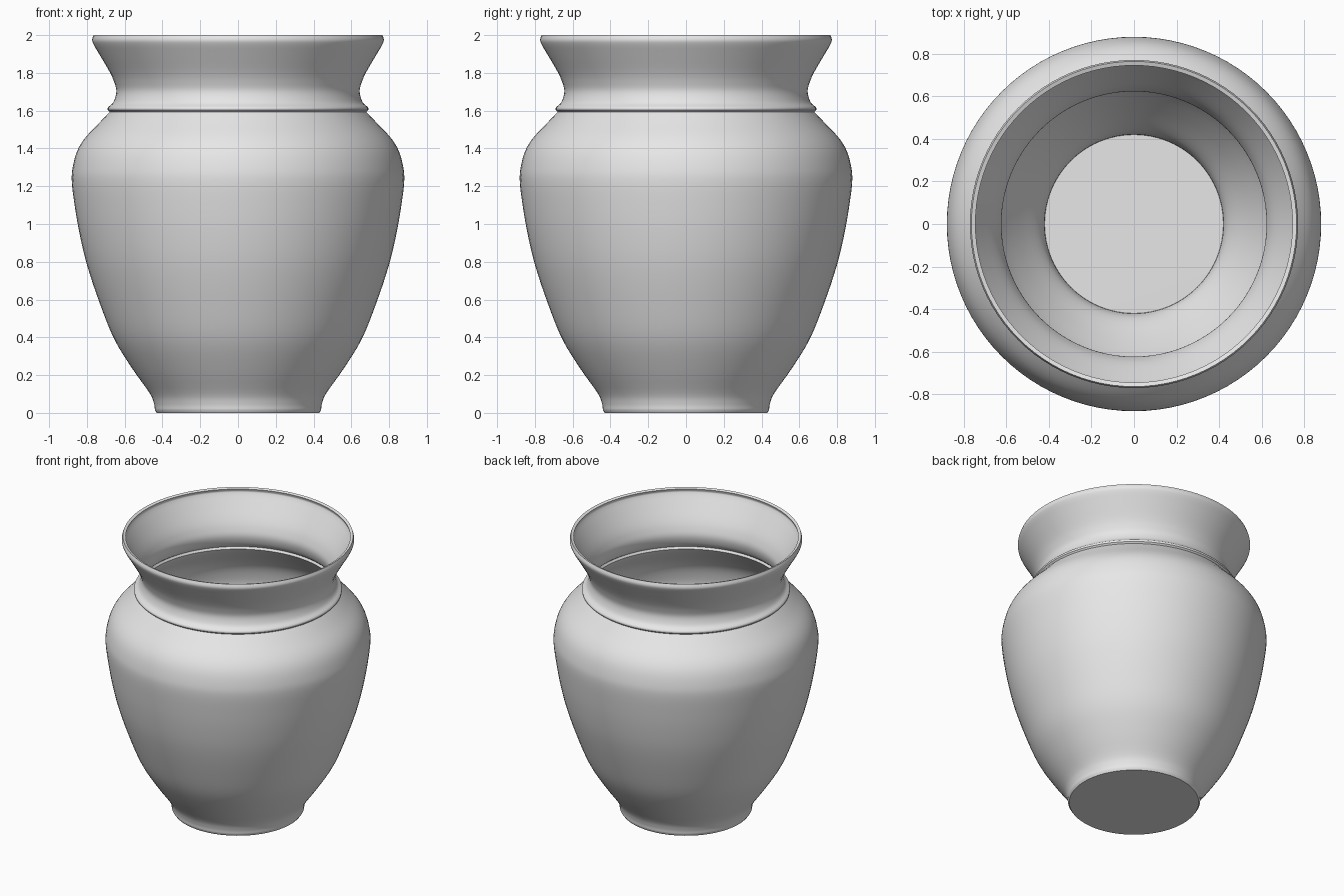
import bpy, bmesh, math
from mathutils import Vector

if "Cube" in bpy.data.objects:
    bpy.data.objects.remove(bpy.data.objects["Cube"], do_unlink=True)


def smooth_curve(points, steps=4):
    """Catmull-Rom curve through (radius, height) points."""
    p = [Vector(q) for q in points]
    p = [2 * p[0] - p[1]] + p + [2 * p[-1] - p[-2]]
    out = []
    for a, b, c, d in zip(p, p[1:], p[2:], p[3:]):
        for i in range(steps):
            t = i / steps
            out.append(0.5 * (2 * b + (c - a) * t + (2 * a - 5 * b + 4 * c - d) * t ** 2
                              + (3 * b - a - 3 * c + d) * t ** 3))
    return out + [p[-2]]


# Foot, belly and shoulder up to the collar groove
body = [(.44, .015), (.445, .05), (.468, .105), (.56, .235), (.655, .39),
        (.73, .575), (.797, .775), (.838, .945), (.865, 1.1), (.88, 1.225),
        (.875, 1.3), (.852, 1.385), (.81, 1.455), (.735, 1.535), (.68, 1.593)]
# Collar ridge, waist of the neck and flared lip
neck = [(.69, 1.603), (.688, 1.618), (.66, 1.645), (.644, 1.7), (.655, 1.75),
        (.68, 1.806), (.735, 1.9), (.764, 1.95), (.772, 1.975), (.765, 2.0)]
profile = [Vector((0, 0)), Vector((.43, 0))] + smooth_curve(body) + smooth_curve(neck)

# Lathe the outer skin
bm = bmesh.new()
verts = [bm.verts.new((r, 0, z)) for r, z in profile]
edges = [bm.edges.new(pair) for pair in zip(verts, verts[1:])]
bmesh.ops.spin(bm, geom=verts + edges, cent=(0, 0, 0), axis=(0, 0, 1),
               angle=math.tau, steps=96, use_merge=False)
bmesh.ops.remove_doubles(bm, verts=bm.verts, dist=0.0005)
bmesh.ops.recalc_face_normals(bm, faces=bm.faces)
base = min(bm.faces, key=lambda f: f.calc_center_median().z)
if base.normal.z > 0:
    bmesh.ops.reverse_faces(bm, faces=bm.faces)
mesh = bpy.data.meshes.new("vase")
bm.to_mesh(mesh)
bm.free()

vase = bpy.data.objects.new("vase", mesh)
bpy.context.collection.objects.link(vase)
bpy.ops.object.select_all(action="DESELECT")
vase.select_set(True)
bpy.context.view_layer.objects.active = vase

# Thin wall, grown inwards
wall = vase.modifiers.new("wall", "SOLIDIFY")
wall.thickness = 0.02
wall.offset = -1
bpy.ops.object.modifier_apply(modifier=wall.name)
bpy.ops.object.shade_smooth_by_angle(angle=math.radians(40))

# Plain grey clay
clay = bpy.data.materials.new("grey clay")
clay.use_nodes = True
grey = (0.8, 0.8, 0.8, 1)
clay.diffuse_color = grey
clay.node_tree.nodes["Principled BSDF"].inputs["Base Color"].default_value = grey
vase.data.materials.append(clay)
